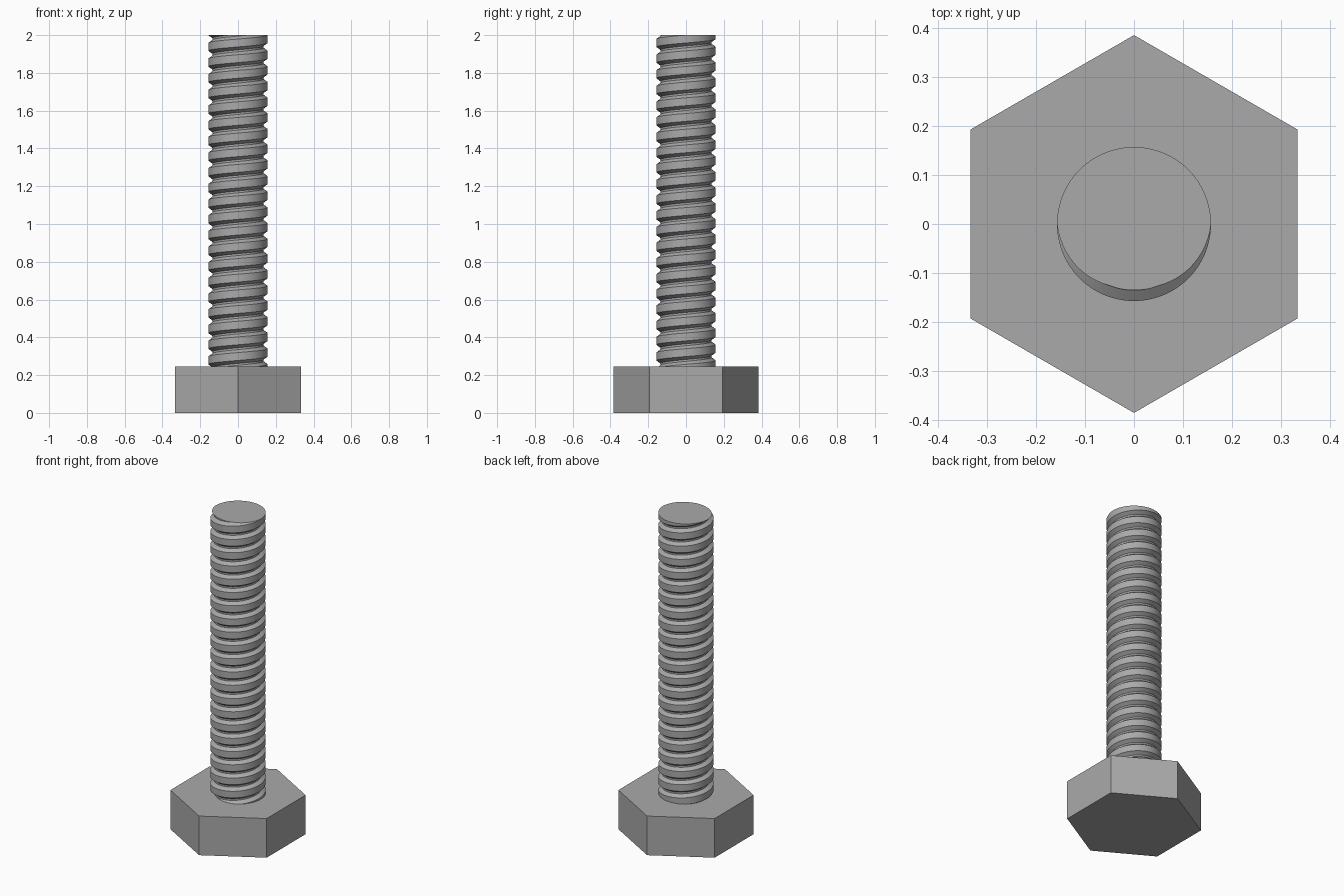
import bpy, bmesh, math
from mathutils import Vector

HEAD_H, TOP = 0.245, 2.0
CREST, ROOT = 0.157, 0.135
PITCH, STEPS = 0.083, 64

cube = bpy.data.objects.get("Cube")
if cube:
    bpy.data.objects.remove(cube, do_unlink=True)

steel = bpy.data.materials.new("grey_steel")
steel.use_nodes = True
colour = (0.4, 0.4, 0.4, 1)
steel.diffuse_color = colour
steel.node_tree.nodes["Principled BSDF"].inputs["Base Color"].default_value = colour


def finish(bm, name):
    bmesh.ops.recalc_face_normals(bm, faces=bm.faces)
    mesh = bpy.data.meshes.new(name)
    bm.to_mesh(mesh)
    bm.free()
    mesh.materials.append(steel)
    obj = bpy.data.objects.new(name, mesh)
    bpy.context.collection.objects.link(obj)
    return obj


# Hexagonal head, corners towards front and back
bm = bmesh.new()
base = [bm.verts.new((0.385 * math.sin(math.tau * i / 6),
                      0.385 * math.cos(math.tau * i / 6), 0)) for i in range(6)]
face = bm.faces.new(base)
side = bmesh.ops.extrude_face_region(bm, geom=[face], use_keep_orig=True)
top = [g for g in side["geom"] if isinstance(g, bmesh.types.BMVert)]
bmesh.ops.translate(bm, verts=top, vec=(0, 0, HEAD_H))
finish(bm, "hex_head")

# Threaded shaft: one groove profile swept along a right-handed helix
# (fraction of pitch from groove centre, radius)
profile = [(-0.5, CREST), (-0.25, CREST), (-0.06, ROOT), (0.06, ROOT),
           (0.25, CREST), (0.5, CREST)]
turns = math.ceil((TOP - HEAD_H) / PITCH) + 3
bm = bmesh.new()
previous = None
for i in range(turns * STEPS + 1):
    turn = i / STEPS
    angle = math.tau * turn - math.pi / 2
    z = TOP + (turn - turns + 2) * PITCH
    row = [bm.verts.new((r * math.cos(angle), r * math.sin(angle), z + f * PITCH))
           for f, r in profile]
    if previous:
        for k in range(len(row) - 1):
            bm.faces.new((previous[k], row[k], row[k + 1], previous[k + 1]))
    previous = row
bmesh.ops.remove_doubles(bm, verts=bm.verts, dist=0.0001)

# Trim the sweep flat at the head and the tip, then cap both ends
for height, normal in ((HEAD_H - 0.01, -1), (TOP, 1)):
    cut = bmesh.ops.bisect_plane(
        bm, geom=bm.verts[:] + bm.edges[:] + bm.faces[:], dist=0.00001,
        plane_co=Vector((0, 0, height)), plane_no=Vector((0, 0, normal)),
        clear_outer=True)
    rim = [g for g in cut["geom_cut"] if isinstance(g, bmesh.types.BMEdge)]
    bmesh.ops.holes_fill(bm, edges=rim, sides=0)
shaft = finish(bm, "threaded_shaft")

bpy.context.view_layer.objects.active = shaft
shaft.select_set(True)
bpy.ops.object.shade_smooth_by_angle(angle=math.radians(25))
